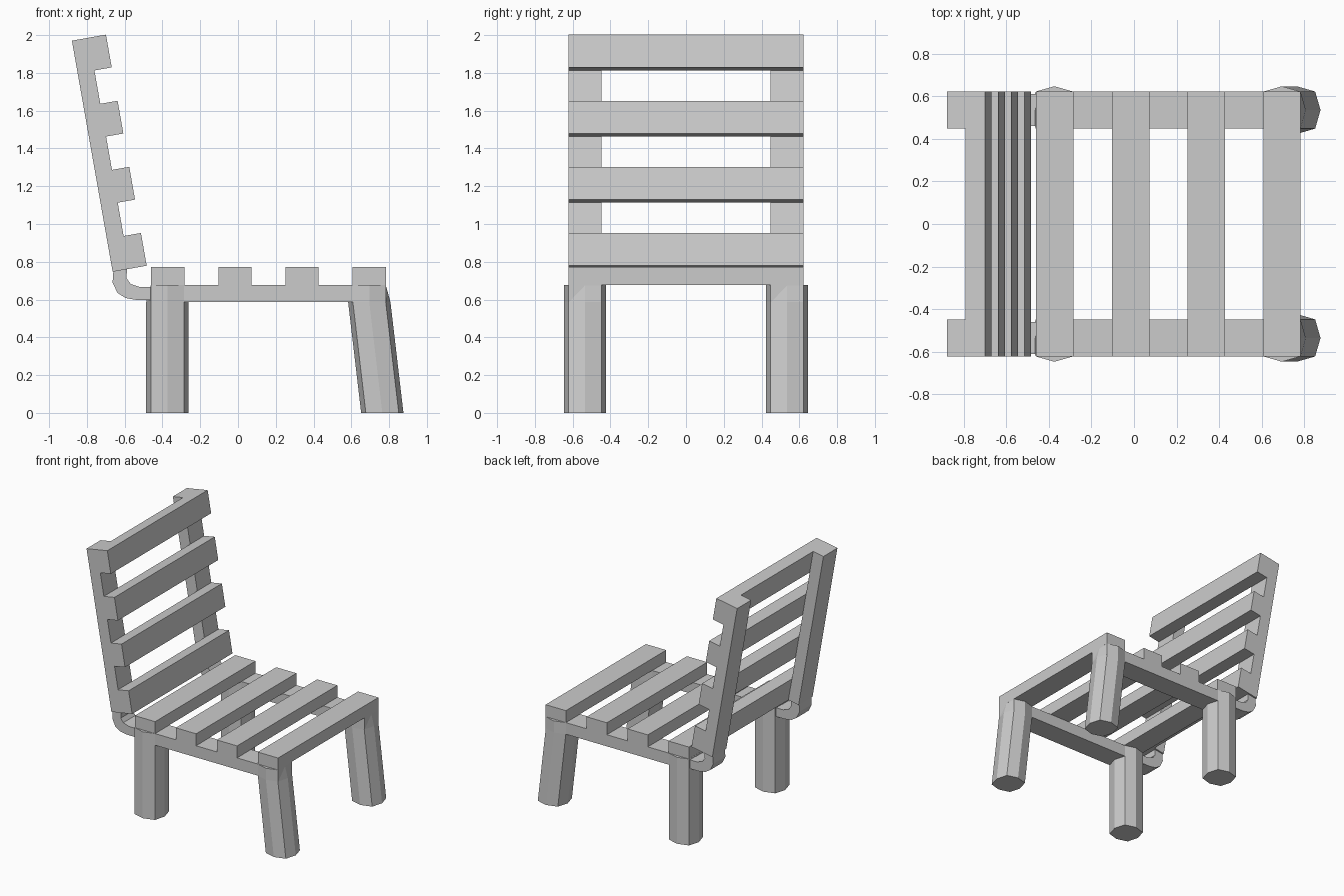
import bpy, bmesh, math

if "Cube" in bpy.data.objects:
    bpy.data.objects.remove(bpy.data.objects["Cube"])

HALF_W = 0.622      # half width of slats
RAIL_IN = 0.448     # inner face of side rails
TILT = math.radians(10)


def make_object(name, verts, faces):
    mesh = bpy.data.meshes.new(name)
    mesh.from_pydata(verts, [], faces)
    bm = bmesh.new()
    bm.from_mesh(mesh)
    bmesh.ops.recalc_face_normals(bm, faces=bm.faces)
    bm.to_mesh(mesh)
    bm.free()
    obj = bpy.data.objects.new(name, mesh)
    bpy.context.collection.objects.link(obj)
    return obj


def loft(name, rings):
    """Join rings of equal vertex count and cap both ends."""
    n = len(rings[0])
    verts = [p for ring in rings for p in ring]
    faces = [tuple(range(n)), tuple(range((len(rings) - 1) * n, len(rings) * n))]
    for r in range(len(rings) - 1):
        for i in range(n):
            j = (i + 1) % n
            faces.append((r * n + i, r * n + j, (r + 1) * n + j, (r + 1) * n + i))
    return make_object(name, verts, faces)


def prism(name, profile, y0, y1):
    """Extrude an (x, z) profile along y."""
    return loft(name, [[(x, y, z) for x, z in profile] for y in (y0, y1)])


def rect(x0, x1, z0, z1):
    return [(x0, z0), (x1, z0), (x1, z1), (x0, z1)]


def back_rect(u0, u1, v0, v1):
    """Rectangle in the reclined frame: u runs up the back, v runs forward."""
    s, c = math.sin(TILT), math.cos(TILT)
    return [(-0.575 - u * s + v * c, 0.763 + u * c + v * s)
            for u, v in ((u0, v0), (u0, v1), (u1, v1), (u1, v0))]


def leg_ring(cx, cy, z, rx, ry, corner=0.087):
    return [(cx + a, cy + b, z) for a, b in (
        (rx, 0), (corner, corner), (0, ry), (-corner, corner),
        (-rx, 0), (-corner, -corner), (0, -ry), (corner, -corner))]


# Seat and backrest slats
for i in range(4):
    x = -0.372 + i * 0.3557
    prism(f"seat_slat_{i + 1}", rect(x - 0.088, x + 0.088, 0.678, 0.772), -HALF_W, HALF_W)
    u = i * 0.3554
    prism(f"back_slat_{i + 1}", back_rect(u, u + 0.176, 0, 0.093), -HALF_W, HALF_W)

# Curved joint between rail and upright
bend = [(-0.66, 0.748), (-0.664, 0.69), (-0.638, 0.635), (-0.595, 0.608), (-0.537, 0.598),
        (-0.46, 0.598), (-0.46, 0.667), (-0.521, 0.667), (-0.569, 0.683),
        (-0.59, 0.714), (-0.588, 0.761)]

for side, s in (("left", 1), ("right", -1)):
    # Side rails, uprights and bends
    prism(f"seat_rail_{side}", rect(-0.46, 0.783, 0.587, 0.678), s * RAIL_IN, s * HALF_W)
    prism(f"back_upright_{side}", back_rect(0, 1.242, -0.09, 0), s * RAIL_IN, s * HALF_W)
    prism(f"bend_{side}", bend, s * 0.46, s * 0.61)
    # Eight-sided legs, front pair splayed forward
    for name, top_x, foot_x in (("front_leg", 0.695, 0.764), ("back_leg", -0.374, -0.374)):
        loft(f"{name}_{side}", [
            leg_ring(foot_x, s * 0.535, 0, 0.112, 0.112),
            leg_ring(top_x, s * 0.535, 0.587, 0.112, 0.112),
            leg_ring(top_x, s * 0.535, 0.678, 0.087, 0.112)])
